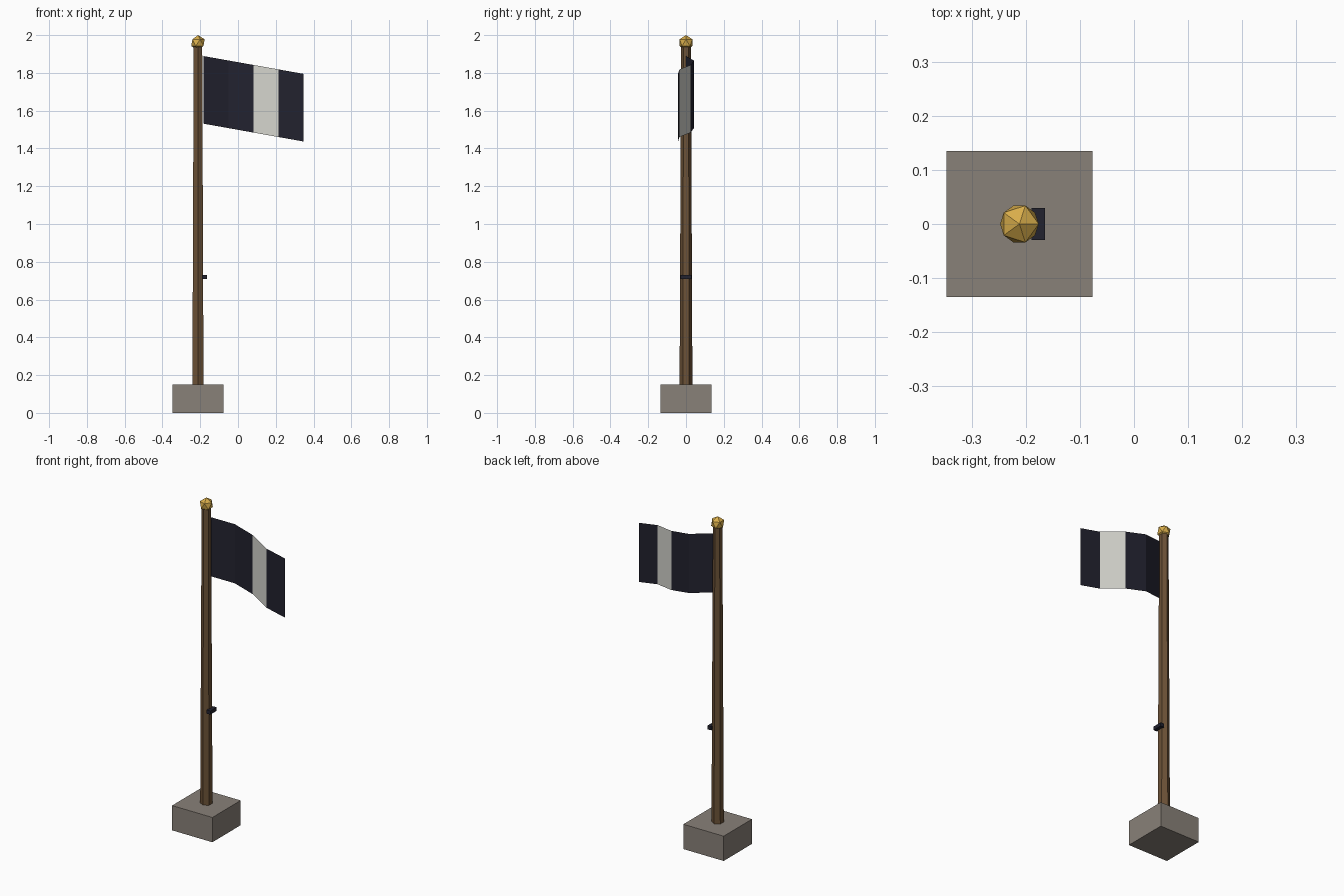
import bpy, bmesh, math

cube = bpy.data.objects.get("Cube")
if cube:
    bpy.data.objects.remove(cube, do_unlink=True)

POLE_X = -0.212


def material(name, rgb):
    m = bpy.data.materials.new(name)
    m.use_nodes = True
    color = (*rgb, 1)
    m.diffuse_color = color
    m.node_tree.nodes["Principled BSDF"].inputs["Base Color"].default_value = color
    return m


stone = material("grey stone", (0.25, 0.22, 0.19))
wood = material("brown wood", (0.15, 0.084, 0.038))
gold = material("gold", (0.69, 0.42, 0.07))
navy = material("dark navy", (0.016, 0.016, 0.028))
white = material("off white", (0.68, 0.68, 0.63))


def finish(name, mat):
    obj = bpy.context.object
    obj.name = name
    obj.data.materials.append(mat)
    return obj


def box(name, mat, center, size):
    bpy.ops.mesh.primitive_cube_add(size=1, location=center)
    obj = finish(name, mat)
    obj.scale = size
    return obj


# Stone base and rope cleat
box("base", stone, (POLE_X, 0, 0.075), (0.27, 0.27, 0.15))
box("rope_cleat", navy, (-0.177, 0, 0.72), (0.025, 0.06, 0.022))

# Tapered six-sided pole with corners towards front and back
bpy.ops.mesh.primitive_cone_add(vertices=6, radius1=0.034, radius2=0.026,
                                depth=1.8, location=(POLE_X, 0, 1.05))
finish("pole", wood)

# Faceted ball on top
bpy.ops.mesh.primitive_ico_sphere_add(subdivisions=1, radius=0.04,
                                      location=(POLE_X, 0, 1.96))
finish("finial", gold)

# Waving, drooping flag: a thin sheet of four panels, the third one white
wave = [0, 0.042, 0.024, -0.035, -0.042]
bm = bmesh.new()
columns = []
for i, y in enumerate(wave):
    x, top = -0.182 + 0.132 * i, 1.889 - 0.0235 * i
    columns.append([bm.verts.new((x, y, z)) for z in (top - 0.358, top)])
for i, (a, b) in enumerate(zip(columns, columns[1:])):
    face = bm.faces.new((a[0], b[0], b[1], a[1]))
    face.material_index = int(i == 2)
mesh = bpy.data.meshes.new("flag")
bm.to_mesh(mesh)
bm.free()
mesh.materials.append(navy)
mesh.materials.append(white)
bpy.context.collection.objects.link(bpy.data.objects.new("flag", mesh))
